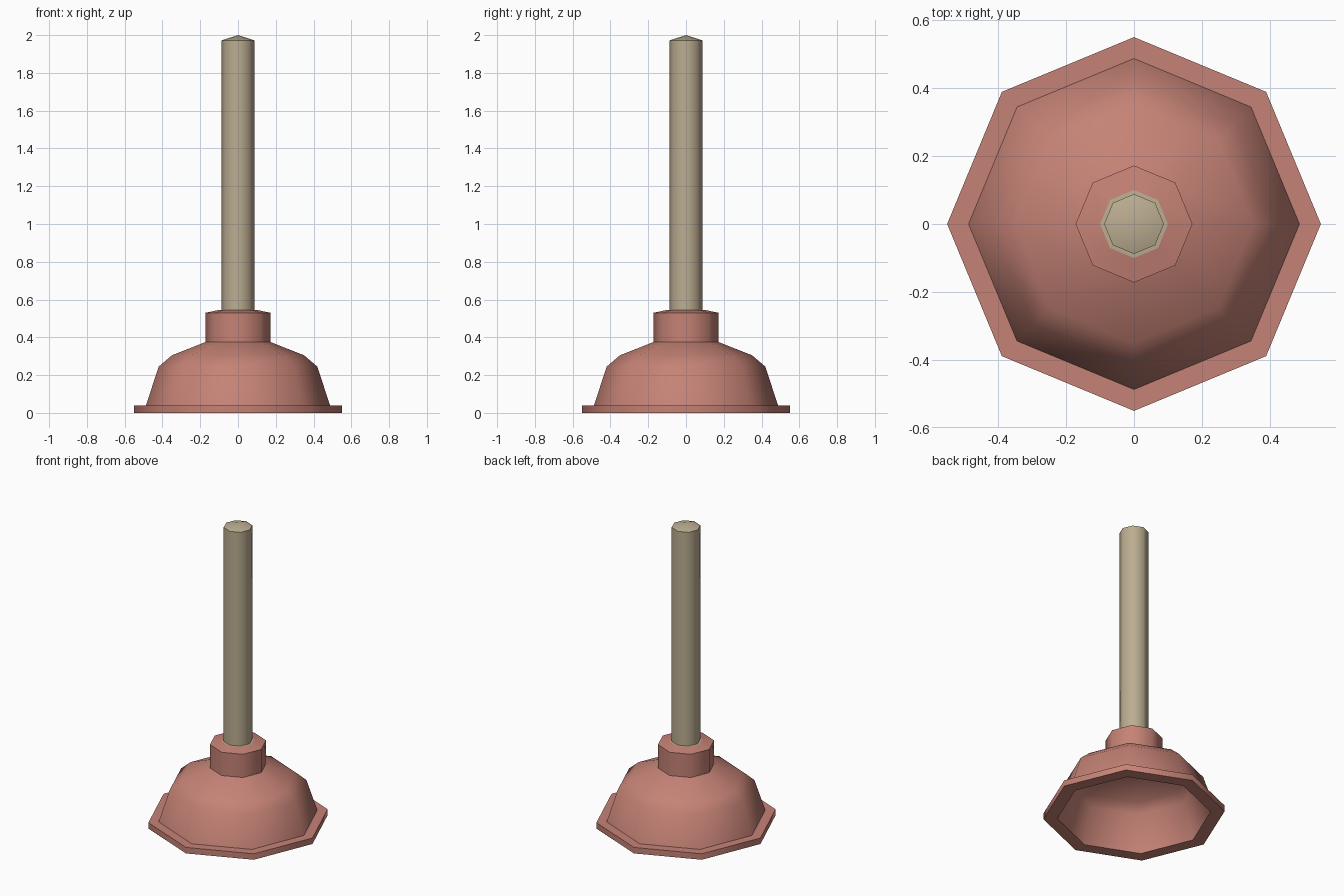
import bpy, bmesh, math

if "Cube" in bpy.data.objects:
    bpy.data.objects.remove(bpy.data.objects["Cube"])

SIDES = 8


def material(name, rgb):
    m = bpy.data.materials.new(name)
    m.diffuse_color = (*rgb, 1)
    m.use_nodes = True
    m.node_tree.nodes["Principled BSDF"].inputs["Base Color"].default_value = m.diffuse_color
    return m


def lathe(name, profile, mat):
    """Spin a list of (radius, height) points into an eight-sided part."""
    bm = bmesh.new()
    rings = []
    for r, z in profile:
        if r == 0:
            rings.append([bm.verts.new((0, 0, z))] * SIDES)
        else:
            rings.append([bm.verts.new((r * math.cos(a), r * math.sin(a), z))
                          for a in (2 * math.pi * i / SIDES for i in range(SIDES))])
    for low, high in zip(rings, rings[1:]):
        for i in range(SIDES):
            j = (i + 1) % SIDES
            corners = list(dict.fromkeys((low[i], low[j], high[j], high[i])))
            bm.faces.new(corners)
    mesh = bpy.data.meshes.new(name)
    bm.to_mesh(mesh)
    bm.free()
    ob = bpy.data.objects.new(name, mesh)
    bpy.context.collection.objects.link(ob)
    mesh.materials.append(mat)
    bpy.ops.object.select_all(action='DESELECT')
    ob.select_set(True)
    bpy.context.view_layer.objects.active = ob
    bpy.ops.object.shade_smooth_by_angle(angle=math.radians(50))
    return ob


rubber = material("red rubber", (0.56, 0.225, 0.18))
wood = material("pale wood", (0.50, 0.42, 0.285))

# Hollow cup: inside from the crown down, around the rim, up the outside, then the collar
lathe("rubber_cup", [
    (0, 0.355), (0.16, 0.345), (0.34, 0.285), (0.40, 0.235), (0.465, 0),
    (0.55, 0), (0.55, 0.04), (0.487, 0.04), (0.42, 0.245), (0.35, 0.305),
    (0.172, 0.375), (0.172, 0.53), (0.10, 0.545)], rubber)

# Handle with a narrow seat on the collar and a shallow pointed end
lathe("handle", [(0.10, 0.545), (0.088, 0.546), (0.088, 1.972), (0, 2.0)], wood)
